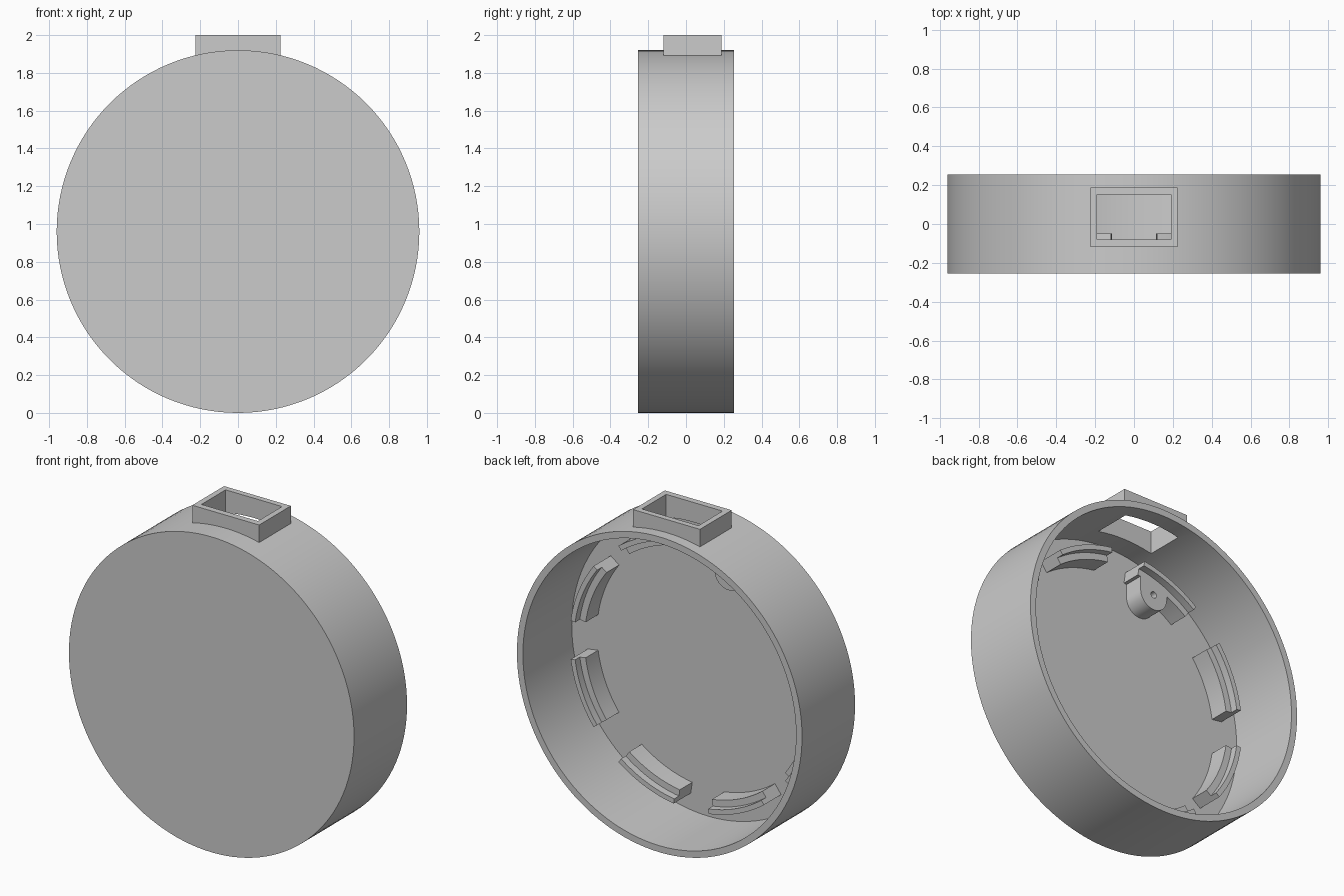
import bpy, bmesh, math
from math import cos, sin, radians

old = bpy.data.objects.get("Cube")
if old:
    bpy.data.objects.remove(old, do_unlink=True)

R, RIM = 0.96, 0.04            # case radius (also its centre height), wall thickness
FRONT, BACK = -0.255, 0.255
FLOOR = FRONT + RIM

grey = bpy.data.materials.new("plain_grey")
grey.use_nodes = True
grey.diffuse_color = (0.6, 0.6, 0.6, 1)
grey.node_tree.nodes["Principled BSDF"].inputs["Base Color"].default_value = (0.6, 0.6, 0.6, 1)


def finish(bm, name, smooth=True):
    bmesh.ops.remove_doubles(bm, verts=bm.verts, dist=1e-5)
    bmesh.ops.recalc_face_normals(bm, faces=bm.faces)
    mesh = bpy.data.meshes.new(name)
    bm.to_mesh(mesh)
    bm.free()
    mesh.materials.append(grey)
    obj = bpy.data.objects.new(name, mesh)
    bpy.context.collection.objects.link(obj)
    if smooth:
        shade(obj)
    return obj


def activate(obj):
    bpy.ops.object.select_all(action='DESELECT')
    obj.select_set(True)
    bpy.context.view_layer.objects.active = obj


def shade(obj):
    activate(obj)
    bpy.ops.object.shade_smooth_by_angle(angle=radians(30))


def sweep(name, profile, start, end, steps, smooth=True):
    """Turn a closed (radius, y) profile about the case axis."""
    full = abs(end - start) >= 360
    bm = bmesh.new()
    rings = []
    for i in range(steps if full else steps + 1):
        a = radians(start + (end - start) * i / steps)
        rings.append([bm.verts.new((r * cos(a), y, R + r * sin(a))) for r, y in profile])
    n = len(profile)
    for i in range(steps):
        p, q = rings[i], rings[(i + 1) % len(rings)]
        for j in range(n):
            k = (j + 1) % n
            if profile[j][0] == 0 and profile[k][0] == 0:
                continue
            bm.faces.new((p[j], p[k], q[k], q[j]))
    if not full:
        bm.faces.new(rings[0])
        bm.faces.new(rings[-1])
    return finish(bm, name, smooth)


def extrude(name, outline, y0, y1, smooth=True):
    """Extrude an (x, height above axis) outline along y."""
    bm = bmesh.new()
    face = bm.faces.new([bm.verts.new((x, y0, R + z)) for x, z in outline])
    top = bmesh.ops.extrude_face_region(bm, geom=[face])["geom"]
    bmesh.ops.translate(bm, vec=(0, y1 - y0, 0),
                        verts=[g for g in top if isinstance(g, bmesh.types.BMVert)])
    return finish(bm, name, smooth)


def box(name, x, y0, y1, z0, z1):
    return extrude(name, [(-x, z0 - R), (x, z0 - R), (x, z1 - R), (-x, z1 - R)], y0, y1, False)


def cut(obj, cutter):
    mod = obj.modifiers.new("cut", 'BOOLEAN')
    mod.operation, mod.solver, mod.object = 'DIFFERENCE', 'EXACT', cutter
    activate(obj)
    bpy.ops.object.modifier_apply(modifier=mod.name)


def circle(cx, cz, r, start, end, steps):
    return [(cx + r * cos(radians(start + (end - start) * i / steps)),
             cz + r * sin(radians(start + (end - start) * i / steps))) for i in range(steps + 1)]


# Round case, closed at the front and open at the back
case = sweep("case", [(0, FRONT), (R, FRONT), (R, BACK), (R - RIM, BACK),
                      (R - RIM, FLOOR), (0, FLOOR)], 0, 360, 128, False)

# Rectangular collar on top, with an opening through the wall
collar = box("top_collar", 0.225, -0.118, 0.187, 1.882, 2.0)
opening = box("opening_cutter", 0.19, -0.08, 0.152, 1.7, 2.2)
for part in (case, collar):
    cut(part, opening)
bpy.data.objects.remove(opening, do_unlink=True)
shade(case)

# Eight curved, stepped clips standing on the floor
LEDGE, LIP = FLOOR + 0.12, FLOOR + 0.165
clip = [(0.75, FLOOR - 0.01), (0.82, FLOOR - 0.01), (0.82, LIP),
        (0.79, LIP), (0.79, LEDGE), (0.75, LEDGE)]
for i in range(8):
    mid = 22.5 + 45 * i
    sweep("clip_%d" % (i + 1), clip, mid - 14.2, mid + 14.2, 12)

# Rounded screw boss beside one of the upper clips
bx, bz, br = -0.221, 0.655, 0.094
boss = extrude("screw_boss", circle(bx, bz, br, 180, 360, 20)
               + [(bx + br, 0.805), (bx - br, 0.755)], FLOOR - 0.01, LEDGE + 0.001, False)
hole = extrude("hole_cutter", circle(bx, bz, 0.02, 0, 345, 23), FLOOR, 0.2, False)
cut(boss, hole)
bpy.data.objects.remove(hole, do_unlink=True)
shade(boss)
